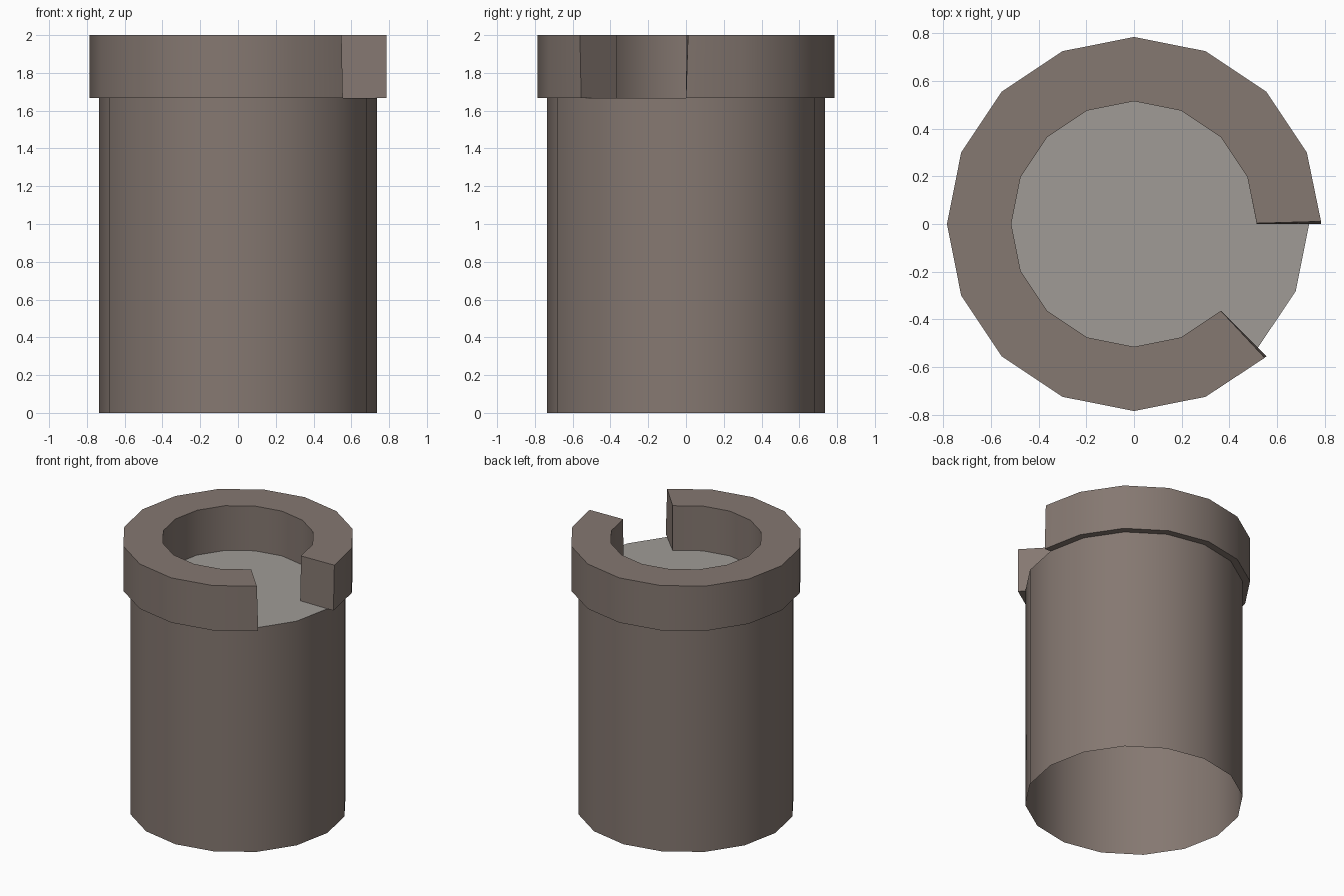
import bpy, bmesh, math

if "Cube" in bpy.data.objects:
    bpy.data.objects.remove(bpy.data.objects["Cube"])

SIDES = 16
BODY_R, OUT_R, IN_R = 0.735, 0.785, 0.515
SEAT_Z, TOP_Z = 1.667, 2.0


def material(name, rgb):
    m = bpy.data.materials.new(name)
    m.diffuse_color = (*rgb, 1.0)
    m.use_nodes = True
    m.node_tree.nodes["Principled BSDF"].inputs["Base Color"].default_value = m.diffuse_color
    return m


def add_object(name, bm, mat):
    mesh = bpy.data.meshes.new(name)
    bm.to_mesh(mesh)
    bm.free()
    ob = bpy.data.objects.new(name, mesh)
    bpy.context.collection.objects.link(ob)
    mesh.materials.append(mat)
    bpy.ops.object.select_all(action='DESELECT')
    ob.select_set(True)
    bpy.context.view_layer.objects.active = ob
    bpy.ops.object.shade_smooth_by_angle(angle=math.radians(35))
    return ob


def ring_verts(bm, radius, z, steps, ends=(0, 0)):
    verts = []
    for i in range(steps):
        a = 2 * math.pi * i / SIDES
        if i == 0:
            a += ends[0]
        if i == steps - 1:
            a += ends[1]
        verts.append(bm.verts.new((radius * math.cos(a), radius * math.sin(a), z)))
    return verts


brown = material("warm_brown", (0.235, 0.188, 0.165))
grey = material("light_grey", (0.35, 0.33, 0.305))

# Tower body: open-bottomed tube wall
bm = bmesh.new()
low = ring_verts(bm, BODY_R, 0, SIDES)
high = ring_verts(bm, BODY_R, SEAT_Z, SIDES)
for i in range(SIDES):
    j = (i + 1) % SIDES
    bm.faces.new((low[i], low[j], high[j], high[i]))
add_object("body_wall", bm, brown)

# Floor disc closing the top of the body
bm = bmesh.new()
bm.faces.new(ring_verts(bm, BODY_R, SEAT_Z, SIDES))
add_object("top_floor", bm, grey)

# Broken parapet ring: 14 of 16 segments, with a gap at the front right
bm = bmesh.new()
N = 15
tilt = (0.014, -0.012)
ob_, ot = ring_verts(bm, OUT_R, SEAT_Z, N), ring_verts(bm, OUT_R, TOP_Z, N, tilt)
ib, it = ring_verts(bm, IN_R, SEAT_Z, N), ring_verts(bm, IN_R, TOP_Z, N, (0.006, 0.0))
for i in range(N - 1):
    j = i + 1
    bm.faces.new((ob_[i], ob_[j], ot[j], ot[i]))
    bm.faces.new((ib[j], ib[i], it[i], it[j]))
    bm.faces.new((ot[i], ot[j], it[j], it[i]))
    bm.faces.new((ob_[j], ob_[i], ib[i], ib[j]))
for k in (0, N - 1):
    bm.faces.new((ob_[k], ot[k], it[k], ib[k]))
bmesh.ops.recalc_face_normals(bm, faces=bm.faces)
add_object("parapet_ring", bm, brown)
